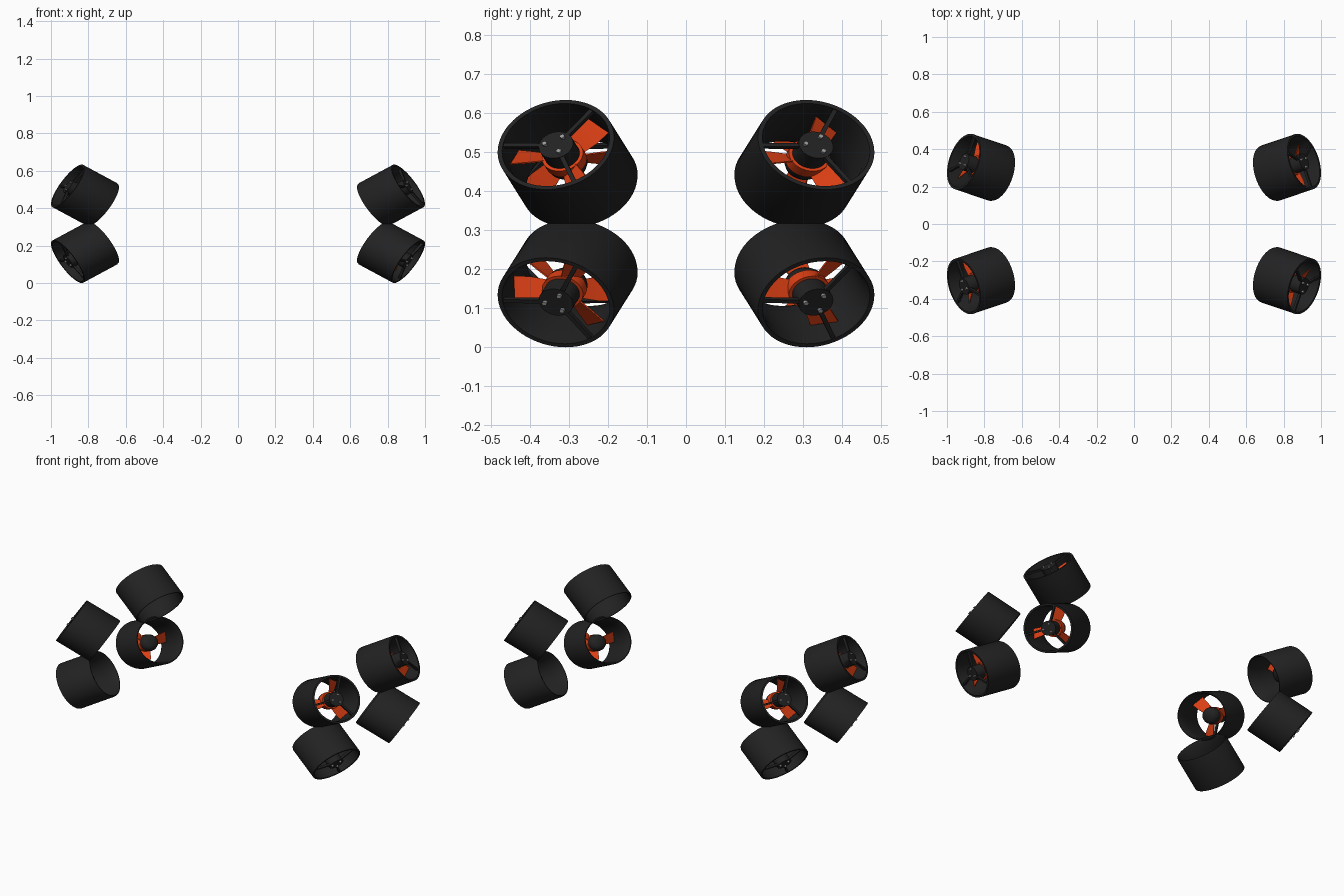
import bpy, bmesh, math
from mathutils import Matrix, Vector

if "Cube" in bpy.data.objects:
    bpy.data.objects.remove(bpy.data.objects["Cube"])


def material(name, rgb):
    m = bpy.data.materials.new(name)
    m.diffuse_color = (*rgb, 1)
    m.use_nodes = True
    m.node_tree.nodes["Principled BSDF"].inputs["Base Color"].default_value = m.diffuse_color
    return m


DARK = material("dark_plastic", (0.016, 0.016, 0.016))
ORANGE = material("orange_plastic", (0.72, 0.05, 0.007))
METAL = material("bolt_metal", (0.32, 0.32, 0.32))

ANGLES = [math.radians(a) for a in (59, 179, 299)]


def finish(bm, name, mat):
    bmesh.ops.recalc_face_normals(bm, faces=bm.faces)
    me = bpy.data.meshes.new(name)
    bm.to_mesh(me)
    bm.free()
    me.materials.append(mat)
    me.set_sharp_from_angle(angle=math.radians(35))
    for p in me.polygons:
        p.use_smooth = True
    return me


def lathe(name, profile, mat, closed=False, steps=64):
    """Spin (radius, height) points around the local z axis."""
    bm = bmesh.new()
    vs = [bm.verts.new((r, 0, z)) for r, z in profile]
    es = [bm.edges.new(p) for p in zip(vs, vs[1:])]
    if closed:
        es.append(bm.edges.new((vs[-1], vs[0])))
    bmesh.ops.spin(bm, geom=vs + es, cent=(0, 0, 0), axis=(0, 0, 1),
                   angle=math.tau, steps=steps, use_duplicate=False)
    bmesh.ops.remove_doubles(bm, verts=bm.verts, dist=1e-5)
    return finish(bm, name, mat)


def struts():
    bm = bmesh.new()
    for a in ANGLES:
        m = (Matrix.Rotation(a, 4, 'Z') @ Matrix.Translation((0.093, 0, 0.104))
             @ Matrix.Diagonal((0.108, 0.012, 0.014, 1)))
        bmesh.ops.create_cube(bm, size=1, matrix=m)
    return finish(bm, "struts", DARK)


def blades():
    # tapered pitched plates
    bm = bmesh.new()
    for a in ANGLES:
        spin = Matrix.Rotation(a, 4, 'Z')
        rows = []
        for r, half, pitch in ((0.048, 0.028, 38), (0.09, 0.036, 33), (0.134, 0.038, 27)):
            c, s = math.cos(math.radians(pitch)), math.sin(math.radians(pitch))
            n = Vector((0, -s, c)) * 0.002
            t = Vector((0, c, s)) * half
            o = Vector((r, 0, 0.036))
            rows.append([bm.verts.new(spin @ p) for p in
                         (o - t - n, o + t - n, o + t + n, o - t + n)])
        for lo, hi in zip(rows, rows[1:]):
            for i in range(4):
                j = (i + 1) % 4
                bm.faces.new((lo[i], lo[j], hi[j], hi[i]))
        bm.faces.new(rows[0])
        bm.faces.new(rows[-1])
    return finish(bm, "blades", ORANGE)


def bolts():
    bm = bmesh.new()
    for a in ANGLES:
        m = Matrix.Rotation(a, 4, 'Z') @ Matrix.Translation((0.029, 0, 0.117))
        bmesh.ops.create_cone(bm, cap_ends=True, segments=10, radius1=0.0065,
                              radius2=0.0065, depth=0.012, matrix=m)
    return finish(bm, "bolts", METAL)


# Parts of one thruster; local z points out through the strut end
parts = {
    "duct": lathe("duct", [(0.155, 0.114), (0.155, -0.106), (0.152, -0.114), (0.147, -0.114),
                           (0.140, -0.100), (0.138, -0.04), (0.138, 0.07), (0.143, 0.114)],
                  DARK, closed=True),
    "motor_housing": lathe("motor_housing", [(0, 0.113), (0.046, 0.113), (0.046, 0.05), (0, 0.05)],
                           DARK, steps=40),
    "propeller_hub": lathe("propeller_hub", [(0, 0.053), (0.055, 0.053), (0.055, 0.017), (0, 0.017)],
                           ORANGE, steps=40),
    "nose": lathe("nose", [(0, 0.018), (0.053, 0.018), (0.052, 0.0), (0.045, -0.016),
                           (0.03, -0.026), (0, -0.03)], DARK, steps=40),
    "struts": struts(),
    "blades": blades(),
    "bolts": bolts(),
}

# Eight thrusters, each aimed outward from its corner, slightly flattened in height
SQUASH = Matrix.Diagonal((1, 1, 0.86, 1))
for sx, side in ((1, "right"), (-1, "left")):
    for sy, end in ((-1, "front"), (1, "back")):
        for sz, level in ((1, "upper"), (-1, "lower")):
            u = Vector((0.815 * sx, 0.275 * sy, 0.51 * sz)).normalized()
            e1 = Vector((0, 0, 1)).cross(u).normalized()
            e2 = u.cross(e1)
            aim = Matrix((e1, e2, u)).transposed().to_4x4()
            place = Matrix.Translation((0.817 * sx, 0.302 * sy, 0.3165 + 0.152 * sz))
            for part, mesh in parts.items():
                me = mesh.copy()
                me.transform(place @ SQUASH @ aim)
                ob = bpy.data.objects.new(f"{part}_{level}_{end}_{side}", me)
                bpy.context.collection.objects.link(ob)
